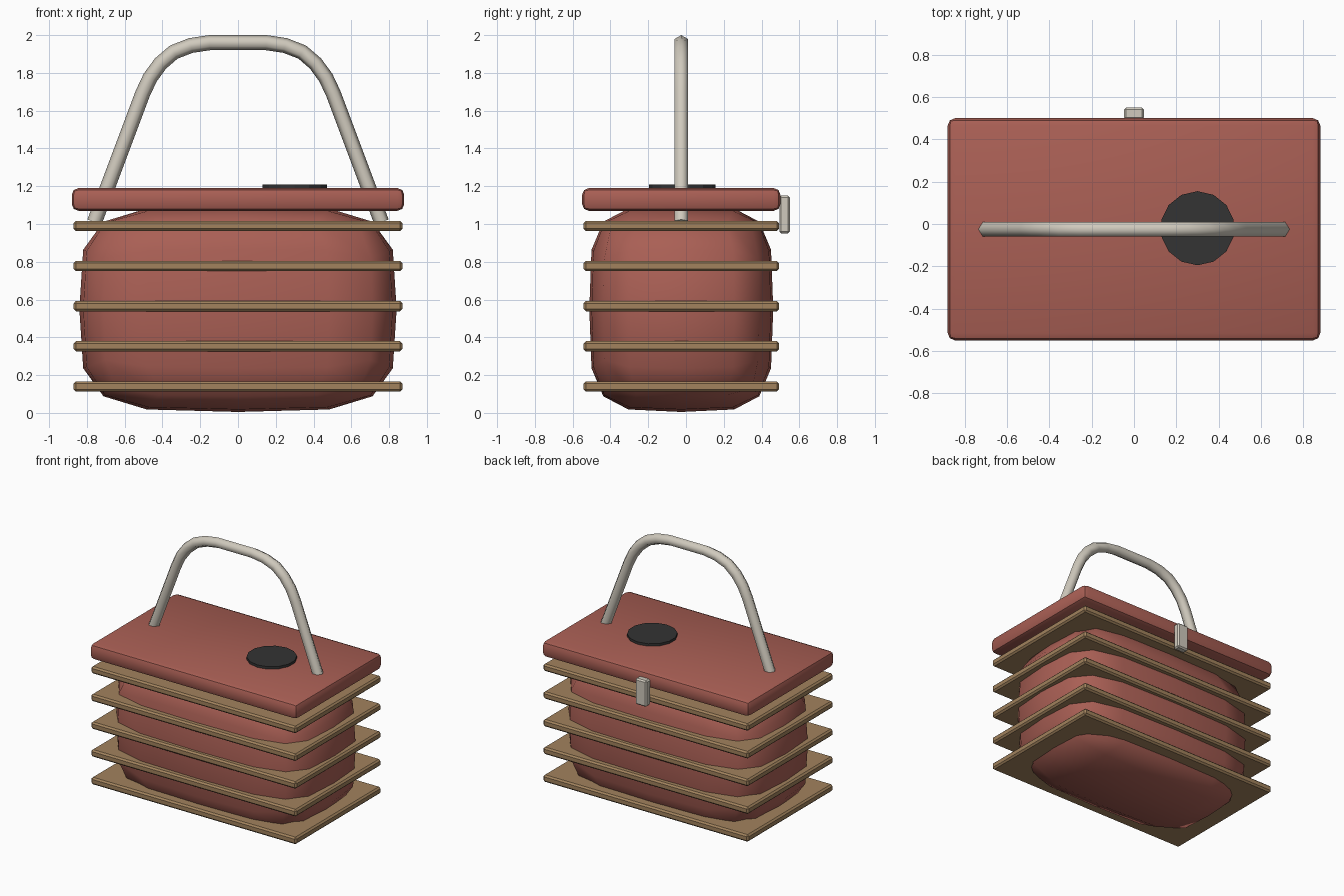
import bpy, bmesh, math
from mathutils import Vector

cube = bpy.data.objects.get("Cube")
if cube:
    bpy.data.objects.remove(cube, do_unlink=True)

MID_Y = -0.025


def material(name, rgb):
    m = bpy.data.materials.new(name)
    m.use_nodes = True
    m.diffuse_color = (*rgb, 1)
    m.node_tree.nodes["Principled BSDF"].inputs["Base Color"].default_value = (*rgb, 1)
    return m


red = material("brick red", (0.40, 0.115, 0.09))
tan = material("wood tan", (0.36, 0.225, 0.11))
pale = material("pale metal", (0.63, 0.59, 0.51))
dark = material("charcoal", (0.033, 0.033, 0.033))


def finish(bm, name, mat, location=(0, 0, 0), angle=None):
    """Turn a bmesh into an object, shaded smooth below the given angle."""
    bmesh.ops.recalc_face_normals(bm, faces=bm.faces)
    mesh = bpy.data.meshes.new(name)
    bm.to_mesh(mesh)
    bm.free()
    mesh.materials.append(mat)
    obj = bpy.data.objects.new(name, mesh)
    obj.location = location
    bpy.context.collection.objects.link(obj)
    if angle:
        bpy.ops.object.select_all(action='DESELECT')
        obj.select_set(True)
        bpy.context.view_layer.objects.active = obj
        bpy.ops.object.shade_smooth_by_angle(angle=math.radians(angle))
    return obj


def box(name, mat, size, location, bevel, segments=1):
    bm = bmesh.new()
    bmesh.ops.create_cube(bm, size=1)
    bmesh.ops.scale(bm, vec=size, verts=bm.verts)
    bmesh.ops.bevel(bm, geom=bm.edges[:], offset=bevel, segments=segments,
                    profile=0.5, affect='EDGES')
    return finish(bm, name, mat, location, 35)


# Bulging body: a gridded cube pushed out to a rounded-box shape
bm = bmesh.new()
bmesh.ops.create_cube(bm, size=2)
bmesh.ops.subdivide_edges(bm, edges=bm.edges[:], cuts=3, use_grid_fill=True)
half = (0.84, 0.487, 0.545)
for v in bm.verts:
    p = [math.copysign(0.59, c) if 0.3 < abs(c) < 0.7 else c for c in v.co]
    r = sum(abs(c) ** 4.2 for c in p) ** (1 / 4.2)
    v.co = [c / r * h for c, h in zip(p, half)]
finish(bm, "body", red, (0, MID_Y, 0.55), 80)

# Stacked slats around the body
for i in range(5):
    box(f"slat_{i + 1}", tan, (1.74, 1.035, 0.054),
        (0, MID_Y, 0.14 + 0.2125 * i), 0.012)

# Lid and rear latch
box("lid", red, (1.76, 1.05, 0.12), (0, MID_Y, 1.13), 0.035, 2)
box("latch", pale, (0.095, 0.056, 0.2), (0, 0.522, 1.05), 0.01)

# Round dial set on the lid
bm = bmesh.new()
bmesh.ops.create_circle(bm, cap_ends=True, segments=14, radius=0.175)
face = bm.faces[:]
ext = bmesh.ops.extrude_face_region(bm, geom=face)
bmesh.ops.translate(bm, vec=(0, 0, 0.025),
                    verts=[e for e in ext["geom"] if isinstance(e, bmesh.types.BMVert)])
finish(bm, "dial", dark, (0.3, MID_Y + 0.005, 1.184))

# Arched handle: a six-sided tube swept along a mirrored path
side = [(0.76, 1.01), (0.505, 1.69), (0.465, 1.775), (0.41, 1.85),
        (0.34, 1.91), (0.25, 1.945), (0.15, 1.96)]
path = [Vector((x, 0, z)) for x, z in side]
path += [Vector((-p.x, 0, p.z)) for p in reversed(path)]
bm = bmesh.new()
rings = []
for i, p in enumerate(path):
    before = (p - path[i - 1]).normalized() if i else Vector()
    after = (path[i + 1] - p).normalized() if i + 1 < len(path) else Vector()
    t = (before + after).normalized()
    out, across = Vector((t.z, 0, -t.x)), Vector((0, 1, 0))
    rings.append([bm.verts.new(p + 0.04 * (math.cos(a) * out + math.sin(a) * across))
                  for a in (math.tau * k / 6 for k in range(6))])
for a, b in zip(rings, rings[1:]):
    for k in range(6):
        n = (k + 1) % 6
        bm.faces.new((a[k], a[n], b[n], b[k]))
bm.faces.new(rings[0])
bm.faces.new(rings[-1])
finish(bm, "handle", pale, (0, MID_Y, 0), 65)
